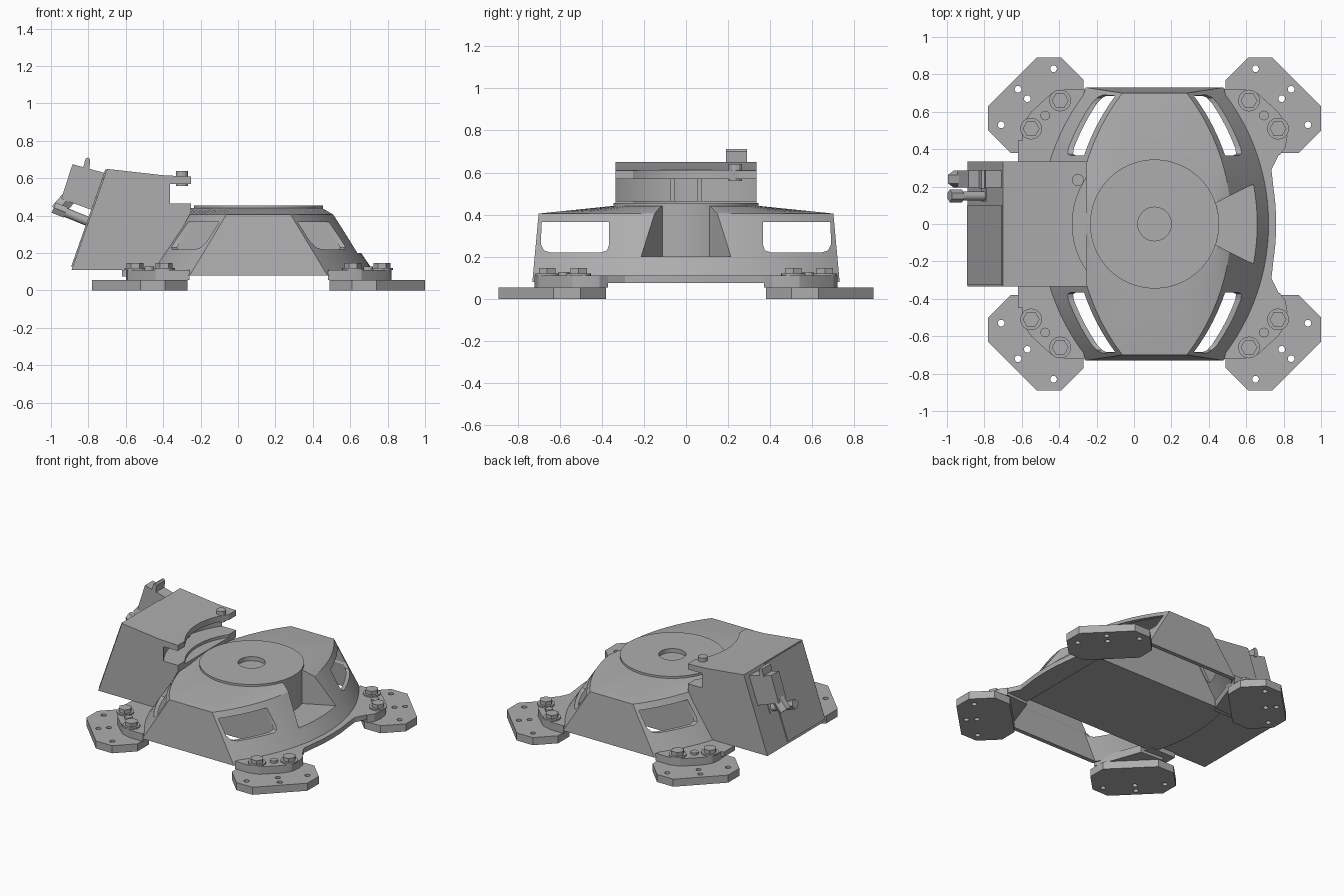
import bpy, bmesh, math
from mathutils import Vector

if "Cube" in bpy.data.objects:
    bpy.data.objects.remove(bpy.data.objects["Cube"])

grey = bpy.data.materials.new("cast_grey")
grey.use_nodes = True
grey.diffuse_color = (0.42, 0.42, 0.42, 1)
grey.node_tree.nodes["Principled BSDF"].inputs["Base Color"].default_value = (0.42, 0.42, 0.42, 1)

CX = 0.11      # centre line of the symmetric casting
ARC = 1.15     # radius of the curved end walls
parts = []


def loft(name, rings):
    """Closed solid through rings with equal point counts."""
    bm = bmesh.new()
    loops = [[bm.verts.new(p) for p in ring] for ring in rings]
    n = len(loops[0])
    for a, b in zip(loops, loops[1:]):
        for i in range(n):
            j = (i + 1) % n
            bm.faces.new((a[i], a[j], b[j], b[i]))
    bm.faces.new(loops[0])
    bm.faces.new(loops[-1])
    bmesh.ops.recalc_face_normals(bm, faces=bm.faces)
    mesh = bpy.data.meshes.new(name)
    bm.to_mesh(mesh)
    bm.free()
    mesh.materials.append(grey)
    ob = bpy.data.objects.new(name, mesh)
    bpy.context.collection.objects.link(ob)
    parts.append(ob)
    return ob


def prism(name, pts, lo, hi, axis="z"):
    place = {"z": lambda p, h: (p[0], p[1], h),
             "y": lambda p, h: (p[0], h, p[1]),
             "x": lambda p, h: (h, p[0], p[1])}[axis]
    return loft(name, [[place(p, h) for p in pts] for h in (lo, hi)])


def disc(x, y, r, n=24):
    return [(x + r * math.cos(math.tau * i / n), y + r * math.sin(math.tau * i / n)) for i in range(n)]


def rod(name, start, end, r, n=16):
    a, b = Vector(start), Vector(end)
    turn = (b - a).to_track_quat("Z", "Y")
    return loft(name, [[c + turn @ Vector((px, py, 0)) for px, py in disc(0, 0, r, n)] for c in (a, b)])


def cut(target, cutters):
    for c in cutters:
        c.hide_render = True
        mod = target.modifiers.new("cut", "BOOLEAN")
        mod.operation, mod.solver, mod.object = "DIFFERENCE", "EXACT", c
        bpy.context.view_layer.objects.active = target
        bpy.ops.object.modifier_apply(modifier=mod.name)
        parts.remove(c)
        bpy.data.objects.remove(c)


def end_x(z, y):
    """x of the sloping curved end wall."""
    apex = 0.74 - (z - 0.08) * 0.677
    return apex - ARC + math.sqrt(ARC * ARC - y * y)


def side_y(z):
    return 0.73 - (z - 0.08) * 0.092


def body_ring(z, inset=0.0, lo=None):
    """Outline bounded by two curved ends and two flat sides."""
    hi = side_y(z) - inset
    lo = -hi if lo is None else lo
    ys = [lo + (hi - lo) * i / 24 for i in range(25)]
    right = [(end_x(z, y) - inset, y) for y in ys]
    left = [(2 * CX - x, y) for x, y in reversed(right)]

    def bridge(a, b):
        return [(a[0] + (b[0] - a[0]) * k / 6, a[1]) for k in range(1, 6)]
    flat = right + bridge(right[-1], left[0]) + left + bridge(left[-1], right[0])
    return [(x, y, z) for x, y in flat]


# Main casting
shoulder = body_ring(0.405)
crown = []
for x, y, z in shoulder:
    d = Vector((x - CX, y)).normalized() * 0.36
    crown.append((CX + d.x, d.y, 0.44))
body = loft("base_casting", [body_ring(0.08), shoulder, crown])

# Open side chambers, windows and the front notch
cutters = []
for s in (1, -1):
    rings = [[(x, s * y, z) for x, y, z in body_ring(h, 0.03, 0.36)] for h in (0.0, 0.375)]
    cutters.append(loft("chamber_cutter", rings))
    window = [(0.365, 0.365), (0.685, 0.365), (0.69, 0.26), (0.675, 0.23),
              (0.645, 0.22), (0.405, 0.22), (0.375, 0.23), (0.365, 0.26)]
    cutters.append(prism("window_cutter", [(s * y, z) for y, z in window], -0.9, 1.1, "x"))
arc = [(CX + 0.345 * math.cos(a * 0.03), 0.345 * math.sin(a * 0.03)) for a in range(-11, 12)]
cutters.append(prism("notch_cutter", arc + [(0.85, 0.32), (0.85, -0.32)], 0.2, 0.6))
cut(body, cutters)

# Round mounting face with shallow central bore
face = prism("mounting_disc", disc(CX, 0, 0.345, 64), 0.40, 0.455)
cut(face, [prism("bore_cutter", disc(CX, 0, 0.09, 40), 0.425, 0.6)])
cut(body, [prism("body_bore_cutter", disc(CX, 0, 0.09, 40), 0.425, 0.6)])

# Flange along the front end
front = [(0.6, 0.42), (0.78, 0.38), (0.735, 0.29), (0.745, 0.2), (0.757, 0.1), (0.76, 0)]
prism("front_flange", front + [(x, -y) for x, y in front[-2::-1]], 0.075, 0.11)

# Feet, pads and bolts at the four corners
foot_pts = [(0.61, 0.89), (0.74, 0.89), (1, 0.63), (1, 0.5), (0.88, 0.38),
            (0.75, 0.38), (0.49, 0.64), (0.49, 0.77)]
pad_pts = [(0.48, 0.72), (0.59, 0.72), (0.66, 0.7), (0.77, 0.6), (0.81, 0.54),
           (0.82, 0.47), (0.81, 0.41), (0.78, 0.37), (0.6, 0.38)]
holes = [(0.93, 0.53), (0.65, 0.83), (0.84, 0.72), (0.79, 0.67)]
for sx, side in ((1, "left"), (-1, "right")):
    for sy, end in ((1, "back"), (-1, "front")):
        def at(p):
            return (CX + sx * (p[0] - CX), sy * p[1])
        tag = f"_{end}_{side}"
        foot = prism("foot_plate" + tag, [at(p) for p in foot_pts], 0, 0.055)
        cut(foot, [prism("hole_cutter", disc(*at(h), 0.018, 16), -0.1, 0.2) for h in holes])
        prism("foot_pad" + tag, [at(p) for p in pad_pts], 0.055, 0.11)
        for b in ((0.615, 0.66), (0.77, 0.51)):
            prism("washer" + tag, disc(*at(b), 0.058, 24), 0.11, 0.12)
            prism("hex_bolt" + tag, disc(*at(b), 0.045, 6), 0.12, 0.147)
        prism("set_screw" + tag, disc(*at((0.695, 0.58)), 0.026, 12), 0.11, 0.127)
        if sx < 0:
            prism("rear_flange" + tag, [(-0.62, sy * 0.32), (-0.62, sy * 0.45),
                                        (-0.38, sy * 0.45), (-0.42, sy * 0.32)], 0.075, 0.11)

# Rear cable box, hollowed around the mounting face
box_side = [(-0.89, 0.11), (-0.70, 0.65), (-0.39, 0.615), (-0.25, 0.61), (-0.25, 0.42), (-0.42, 0.11)]
box = prism("cable_box", box_side, -0.335, 0.335, "y")
cut(box, [prism("arc_cutter", disc(CX, 0, 0.44, 72), 0.445, 0.9),
          prism("slot_cutter", disc(CX, 0, 0.58, 72), 0.465, 0.57)])
for y in (-0.065, 0.065):
    prism("box_rib", [(-0.49, y - 0.01), (-0.44, y - 0.01), (-0.44, y + 0.01), (-0.49, y + 0.01)], 0.46, 0.575)
prism("box_bolt", disc(-0.30, 0.235, 0.032, 12), 0.56, 0.64)

# Thin cover on the sloping rear wall
prism("rear_cover", [(-0.885, 0.125), (-0.892, 0.128), (-0.709, 0.648), (-0.702, 0.645)], -0.325, 0.1, "y")

# Large connector with locking lever
prism("connector_block", [(-0.885, 0.675), (-0.70, 0.625), (-0.78, 0.43), (-0.945, 0.49)], 0.195, 0.285, "y")
prism("connector_lever", [(-0.83, 0.65), (-0.815, 0.705), (-0.80, 0.712), (-0.79, 0.70), (-0.795, 0.64)],
      0.19, 0.29, "y")
rod("connector_gland", (-0.90, 0.24, 0.50), (-0.965, 0.24, 0.425), 0.045, 6)

# Small connector
rod("small_connector", (-0.78, 0.15, 0.36), (-0.94, 0.15, 0.425), 0.025)
rod("small_connector_nut", (-0.92, 0.15, 0.417), (-0.985, 0.15, 0.443), 0.034, 6)
prism("small_connector_flange", [(-0.815, 0.34), (-0.79, 0.40), (-0.77, 0.395), (-0.795, 0.33)], 0.12, 0.19, "y")

# Smooth curves, crisp edges
bpy.ops.object.select_all(action="DESELECT")
for ob in parts:
    ob.select_set(True)
bpy.context.view_layer.objects.active = body
bpy.ops.object.shade_smooth_by_angle(angle=math.radians(25))
